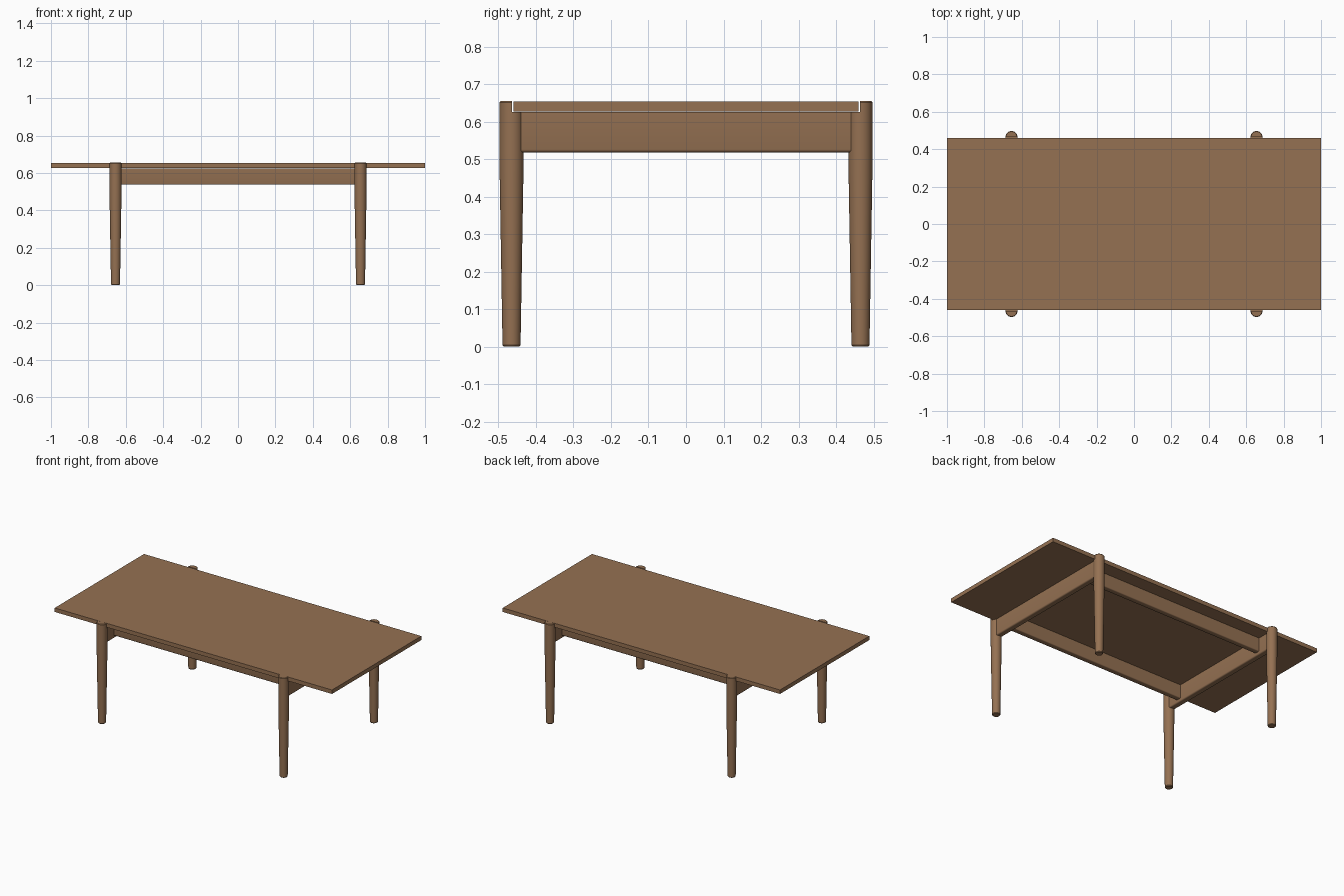
import bpy
import bmesh
from math import cos, sin, pi, radians
from mathutils import Vector

cube = bpy.data.objects.get("Cube")
if cube:
    bpy.data.objects.remove(cube, do_unlink=True)

wood = bpy.data.materials.new("warm_brown_wood")
wood.use_nodes = True
colour = (0.30, 0.165, 0.085, 1)
wood.diffuse_color = colour
bsdf = next(n for n in wood.node_tree.nodes if n.type == "BSDF_PRINCIPLED")
bsdf.inputs["Base Color"].default_value = colour

LEG_X, LEG_Y = 0.655, 0.465
TOP_UNDER, TOP_UPPER = 0.627, 0.653


def finish(name, bm):
    bmesh.ops.recalc_face_normals(bm, faces=bm.faces)
    mesh = bpy.data.meshes.new(name)
    bm.to_mesh(mesh)
    bm.free()
    mesh.materials.append(wood)
    obj = bpy.data.objects.new(name, mesh)
    bpy.context.collection.objects.link(obj)
    bpy.ops.object.select_all(action="DESELECT")
    obj.select_set(True)
    bpy.context.view_layer.objects.active = obj
    bpy.ops.object.shade_smooth_by_angle(angle=radians(35))
    return obj


def box(name, low, high, bevel=0.0):
    low, high = Vector(low), Vector(high)
    bm = bmesh.new()
    bmesh.ops.create_cube(bm, size=1)
    bmesh.ops.scale(bm, vec=high - low, verts=bm.verts)
    bmesh.ops.translate(bm, vec=(low + high) / 2, verts=bm.verts)
    if bevel:
        # Round only the lower long edges
        edges = [e for e in bm.edges if all(v.co.z < low.z + 0.001 for v in e.verts)]
        edges.sort(key=lambda e: -e.calc_length())
        bmesh.ops.bevel(bm, geom=edges[:2], offset=bevel, segments=3,
                        profile=0.5, affect="EDGES")
    return finish(name, bm)


def lathe(bm, profile, sides=32):
    """Closed round solid from (radius, height) pairs."""
    rings = [[bm.verts.new((r * cos(2 * pi * i / sides), r * sin(2 * pi * i / sides), z))
              for i in range(sides)] for r, z in profile]
    for a, b in zip(rings, rings[1:]):
        for i in range(sides):
            j = (i + 1) % sides
            bm.faces.new((a[i], a[j], b[j], b[i]))
    bm.faces.new(rings[0])
    bm.faces.new(rings[-1])


def leg(name, sx, sy):
    bm = bmesh.new()
    # Half-round tip that rises beside the table top
    lathe(bm, [(0.032, TOP_UNDER - 0.002), (0.032, 0.651), (0.029, 0.655)])
    cut = bmesh.ops.bisect_plane(bm, geom=bm.verts[:] + bm.edges[:] + bm.faces[:],
                                 plane_co=(0, -0.001 * sy, 0), plane_no=(0, sy, 0),
                                 clear_inner=True)
    bmesh.ops.holes_fill(bm, edges=[g for g in cut["geom_cut"]
                                    if isinstance(g, bmesh.types.BMEdge)])
    # Tapered round shaft
    lathe(bm, [(0.021, 0), (0.024, 0.004), (0.0315, 0.45), (0.032, 0.52),
               (0.032, TOP_UNDER - 0.002)])
    bmesh.ops.translate(bm, vec=(sx * LEG_X, sy * LEG_Y, 0), verts=bm.verts)
    finish(name, bm)


# Table top
box("table_top", (-1, -0.46, TOP_UNDER), (1, 0.46, TOP_UPPER))

# Legs
for sy, depth in ((-1, "front"), (1, "back")):
    for sx, side in ((1, "left"), (-1, "right")):
        leg(f"{depth}_{side}_leg", sx, sy)

# End rails joining the legs across the table
for sx, side in ((1, "left"), (-1, "right")):
    box(f"{side}_end_rail", (sx * LEG_X - 0.02, -0.45, 0.518),
        (sx * LEG_X + 0.02, 0.45, 0.625), 0.008)

# Long rails set in from the legs
for sy, depth in ((-1, "front"), (1, "back")):
    box(f"{depth}_long_rail", (-0.64, sy * 0.355 - 0.018, 0.537),
        (0.64, sy * 0.355 + 0.018, 0.625), 0.006)
